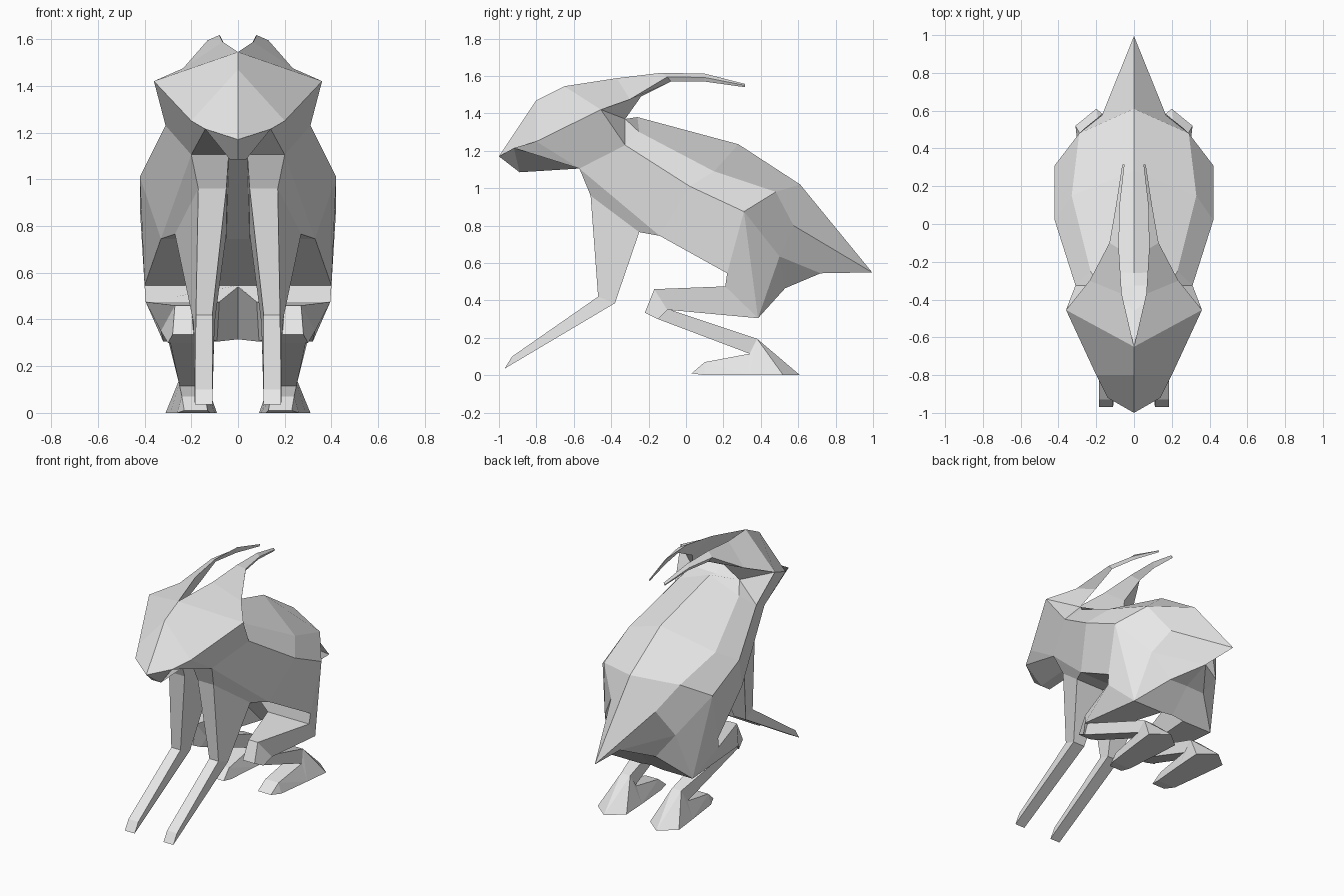
import bpy, bmesh

if "Cube" in bpy.data.objects:
    bpy.data.objects.remove(bpy.data.objects["Cube"])

grey = bpy.data.materials.new("light_grey")
grey.diffuse_color = (0.8, 0.8, 0.8, 1)
grey.use_nodes = True
grey.node_tree.nodes["Principled BSDF"].inputs["Base Color"].default_value = grey.diffuse_color


def finish(name, bm):
    """Weld, orient and store a flat-shaded part."""
    bmesh.ops.remove_doubles(bm, verts=bm.verts, dist=0.0005)
    bmesh.ops.recalc_face_normals(bm, faces=bm.faces)
    mesh = bpy.data.meshes.new(name)
    bm.to_mesh(mesh)
    bm.free()
    mesh.materials.append(grey)
    obj = bpy.data.objects.new(name, mesh)
    bpy.context.collection.objects.link(obj)
    return obj


def half_solid(name, pts, faces):
    """Half shell described by named points, reflected across x = 0."""
    bm = bmesh.new()
    for s in (1, -1):
        v = {k: bm.verts.new((s * x, y, z)) for k, (x, y, z) in pts.items()}
        for f in faces:
            bm.faces.new([v[k] for k in f.split()])
    finish(name, bm)


def hull(name, pts, s):
    """Convex faceted lump around the points, on side s."""
    bm = bmesh.new()
    for x, y, z in pts:
        bm.verts.new((s * x, y, z))
    bmesh.ops.convex_hull(bm, input=bm.verts)
    bmesh.ops.delete(bm, geom=[v for v in bm.verts if not v.link_faces], context='VERTS')
    bmesh.ops.dissolve_limit(bm, angle_limit=0.03, verts=bm.verts, edges=bm.edges)
    finish(name, bm)


def loft(name, rings, s):
    """Limb through equal-sized rings on side s; open where it joins its parent."""
    bm = bmesh.new()
    loops = [[bm.verts.new((s * x, y, z)) for x, y, z in r] for r in rings]
    n = len(rings[0])
    for a, b in zip(loops, loops[1:]):
        for i in range(n):
            j = (i + 1) % n
            bm.faces.new((a[i], a[j], b[j], b[i]))
    bm.faces.new(loops[-1])
    finish(name, bm)


def section(xi, xo, top, low, xi2=None, xo2=None):
    """Four-point limb ring: upper edge at (y, z) top, lower edge at low."""
    xi2 = xi if xi2 is None else xi2
    xo2 = xo if xo2 is None else xo2
    return [(xi, *top), (xo, *top), (xo2, *low), (xi2, *low)]


# Torso, pelvis and pointed tail
half_solid("body", {
    "a1": (0, -.26, 1.38), "a2": (.23, -.25, 1.30), "a3": (.31, -.325, 1.23),
    "a4": (.20, -.57, 1.105), "a4i": (.04, -.57, 1.105), "a5": (0, -.57, 1.105),
    "n": (.18, -.325, 1.37), "nm": (0, -.325, 1.365),
    "b1": (0, .28, 1.235), "b2": (.33, .15, 1.09), "b3": (.42, .02, 1.01),
    "b4": (.33, -.14, .745), "b4i": (.05, -.14, .745), "b5": (0, -.14, .745),
    "c1": (0, .61, 1.02), "c2": (.29, .48, .98), "c3": (.42, .31, .875),
    "c4": (.40, .22, .545), "c5": (0, .22, .545),
    "tail": (0, .995, .55), "rump": (.17, .575, .80), "hip": (.27, .50, .635),
    "under": (0, .72, .545), "seat": (.14, .53, .465), "seatmid": (0, .53, .47),
    "low": (.32, .385, .305), "lowi": (.09, .385, .305), "lowmid": (0, .385, .315),
    "f": (.395, .21, .475), "fi": (.08, .21, .475), "fmid": (0, .24, .54),
}, [
    "a1 a2 b2 b1", "a2 a3 b3 b2", "a3 a4 b4 b3", "a4i a5 b5 b4i",
    "b1 b2 c2 c1", "b2 b3 c3 c2", "b3 b4 c4 c3", "b4 b4i b5 c5 c4",
    "c1 c2 rump tail", "c2 c3 hip rump", "rump hip under tail",
    "hip seat under", "under seat seatmid", "c3 c4 f low", "c3 low hip",
    "hip low seat", "seat low lowi lowmid seatmid",
    "c4 c5 fmid fi f", "fi fmid lowmid lowi",
    "a1 a2 n nm", "a2 a3 n",
])

# Wedge head with an undercut jaw, open where the neck and horns attach
half_solid("head", {
    "nose": (0, -1.0, 1.17), "lip": (.14, -.92, 1.215), "cheek": (.20, -.80, 1.25),
    "brow": (0, -.80, 1.47), "crown": (0, -.65, 1.545), "ear": (.36, -.455, 1.42),
    "jaw": (.20, -.57, 1.105), "neck": (.31, -.325, 1.23), "nape": (.18, -.325, 1.37),
    "dip": (0, -.46, 1.46), "mid": (0, -.325, 1.365), "chin": (.035, -.89, 1.085),
    "chinmid": (0, -.89, 1.085), "throat": (.04, -.57, 1.105), "throatmid": (0, -.57, 1.105),
}, [
    "nose lip cheek brow", "brow cheek ear crown", "lip jaw cheek",
    "cheek jaw neck ear", "ear neck nape", "crown nape dip", "dip nape mid",
    "lip jaw throat chin", "nose lip chin chinmid", "chin throat throatmid chinmid",
])

for s, side in ((1, "left"), (-1, "right")):
    # Swept-back horn growing out of the brow: upper, outer and lower edges
    loft(side + "_horn", [
        [(0, -.65, 1.545), (.36, -.455, 1.42), (.18, -.325, 1.37)],
        [(.065, -.37, 1.588), (.235, -.30, 1.475), (.12, -.24, 1.49)],
        [(.08, -.13, 1.617), (.13, -.10, 1.595), (.115, -.08, 1.57)],
        [(.075, .10, 1.612), (.095, .10, 1.592), (.085, .10, 1.57)],
        [(.050, .315, 1.558), (.062, .315, 1.55), (.058, .315, 1.54)],
    ], s)

    # Front leg: shoulder wedge, elbow and reaching forearm
    loft(side + "_front_leg", [
        section(.04, .20, (-.57, 1.105), (-.14, .745), .05, .33),
        section(.05, .17, (-.51, .96), (-.25, .765), .05, .27),
        section(.11, .18, (-.47, .42), (-.38, .385), .10, .19),
        section(.11, .185, (-.93, .10), (-.97, .035)),
    ], s)

    # Hind leg: thigh with knee, then the folded shin
    loft(side + "_thigh", [
        section(.08, .395, (.21, .475), (.385, .305), .09, .32),
        section(.20, .27, (-.17, .46), (-.10, .35), .17, .33),
        section(.19, .28, (-.22, .335), (-.15, .30), .18, .30),
    ], s)
    loft(side + "_shin", [
        section(.17, .31, (-.10, .355), (-.15, .30), .18, .29),
        section(.16, .23, (.38, .195), (.34, .115), .15, .25),
    ], s)

    # Wide heel wedge and the lower toe block in front of it
    instep = [(.14, .34, .115), (.25, .34, .115), (.10, .34, 0), (.29, .34, 0)]
    hull(side + "_heel", instep + [
        (.16, .38, .195), (.23, .38, .195), (.09, .52, 0), (.31, .52, 0), (.20, .61, 0),
    ], s)
    hull(side + "_toe", instep + [
        (.14, .10, .07), (.24, .10, .07), (.13, .03, .01), (.23, .03, .01),
        (.12, .10, 0), (.26, .10, 0),
    ], s)
